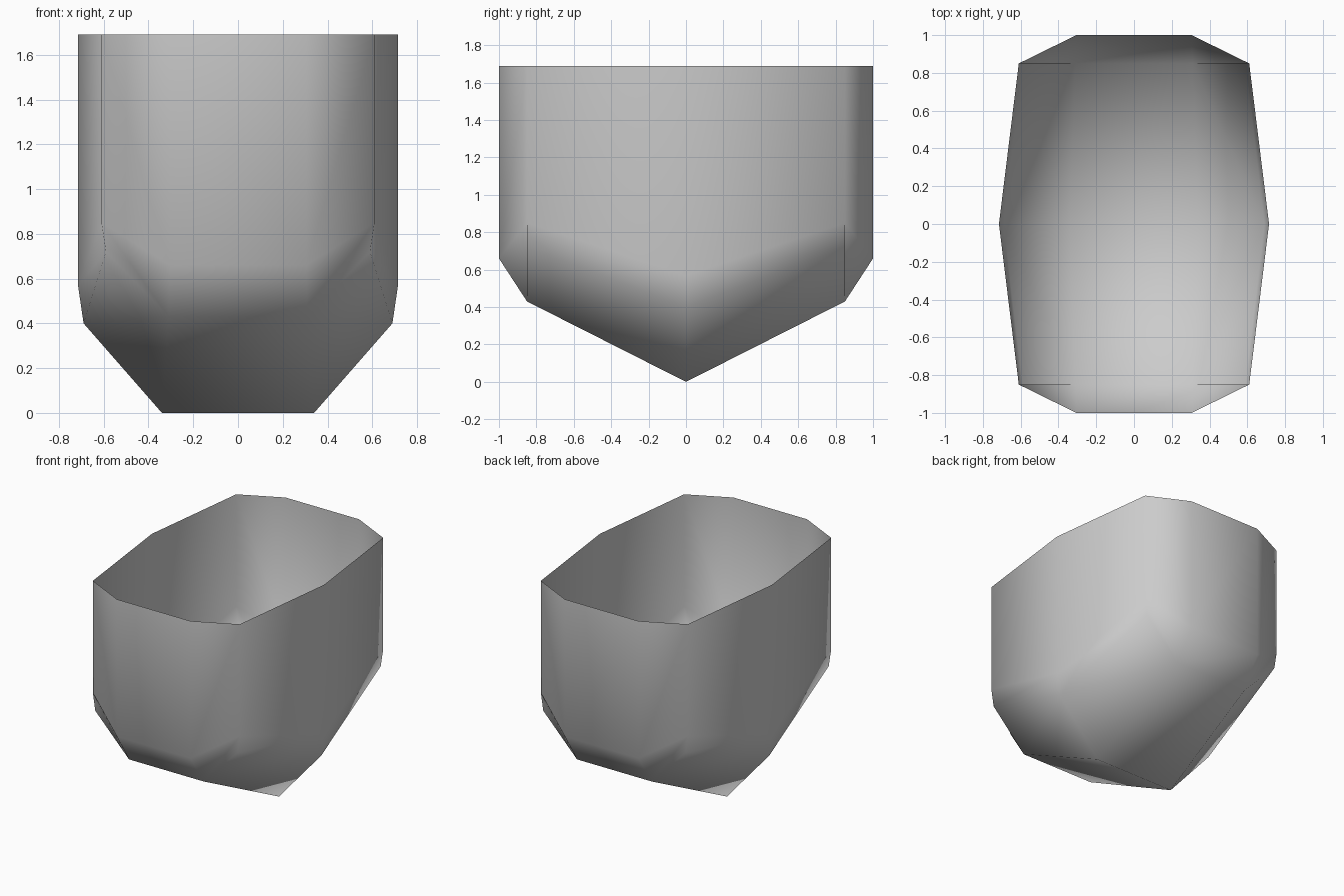
import bpy
import bmesh

cube = bpy.data.objects.get("Cube")
if cube:
    bpy.data.objects.remove(cube, do_unlink=True)

TOP = 1.69

# Key points of one quarter of the shell
POINTS = {
    "mid_top": (0.715, 0, TOP),
    "corner_top": (0.61, 0.85, TOP),
    "end_top": (0.305, 1, TOP),
    "mid": (0.715, 0, 0.57),
    "corner": (0.61, 0.85, 0.85),
    "end": (0.305, 1, 0.66),
    "bilge": (0.69, 0, 0.4),
    "knuckle": (0.59, 0.85, 0.72),
    "heel": (0.31, 0.85, 0.43),
    "keel": (0.34, 0, 0),
}

# Panels repeated in each quarter
QUARTER_PANELS = [
    ("mid_top", "corner_top", "corner", "mid"),      # side wall
    ("corner_top", "end_top", "end", "corner"),      # corner wall
    ("corner", "end", "heel"),                       # corner chamfer
    ("corner", "heel", "knuckle"),                   # small upright gusset
    ("mid", "corner", "knuckle", "bilge"),           # narrow side strip
    ("bilge", "knuckle", "heel", "keel"),            # sloping lower side
]

# Panels spanning the full width at each end: wall, slope, underside
END_PANELS = [("end_top", "end"), ("end", "heel"), ("heel", "keel")]

bm = bmesh.new()
cache = {}


def vert(name, sx, sy):
    x, y, z = POINTS[name]
    key = (x * sx, y * sy + 0.0, z)
    if key not in cache:
        cache[key] = bm.verts.new(key)
    return cache[key]


for sy in (-1, 1):
    for sx in (-1, 1):
        for panel in QUARTER_PANELS:
            bm.faces.new([vert(n, sx, sy) for n in panel])
    for upper, lower in END_PANELS:
        bm.faces.new([vert(upper, -1, sy), vert(upper, 1, sy),
                      vert(lower, 1, sy), vert(lower, -1, sy)])

bmesh.ops.recalc_face_normals(bm, faces=bm.faces)
for face in bm.faces:
    face.smooth = True

mesh = bpy.data.meshes.new("open_shell")
bm.to_mesh(mesh)
bm.free()

# Plain grey surface
grey = bpy.data.materials.new("light_grey")
grey.use_nodes = True
colour = (0.6, 0.6, 0.6, 1)
grey.diffuse_color = colour
grey.node_tree.nodes["Principled BSDF"].inputs["Base Color"].default_value = colour
mesh.materials.append(grey)

shell = bpy.data.objects.new("open_shell", mesh)
bpy.context.collection.objects.link(shell)
